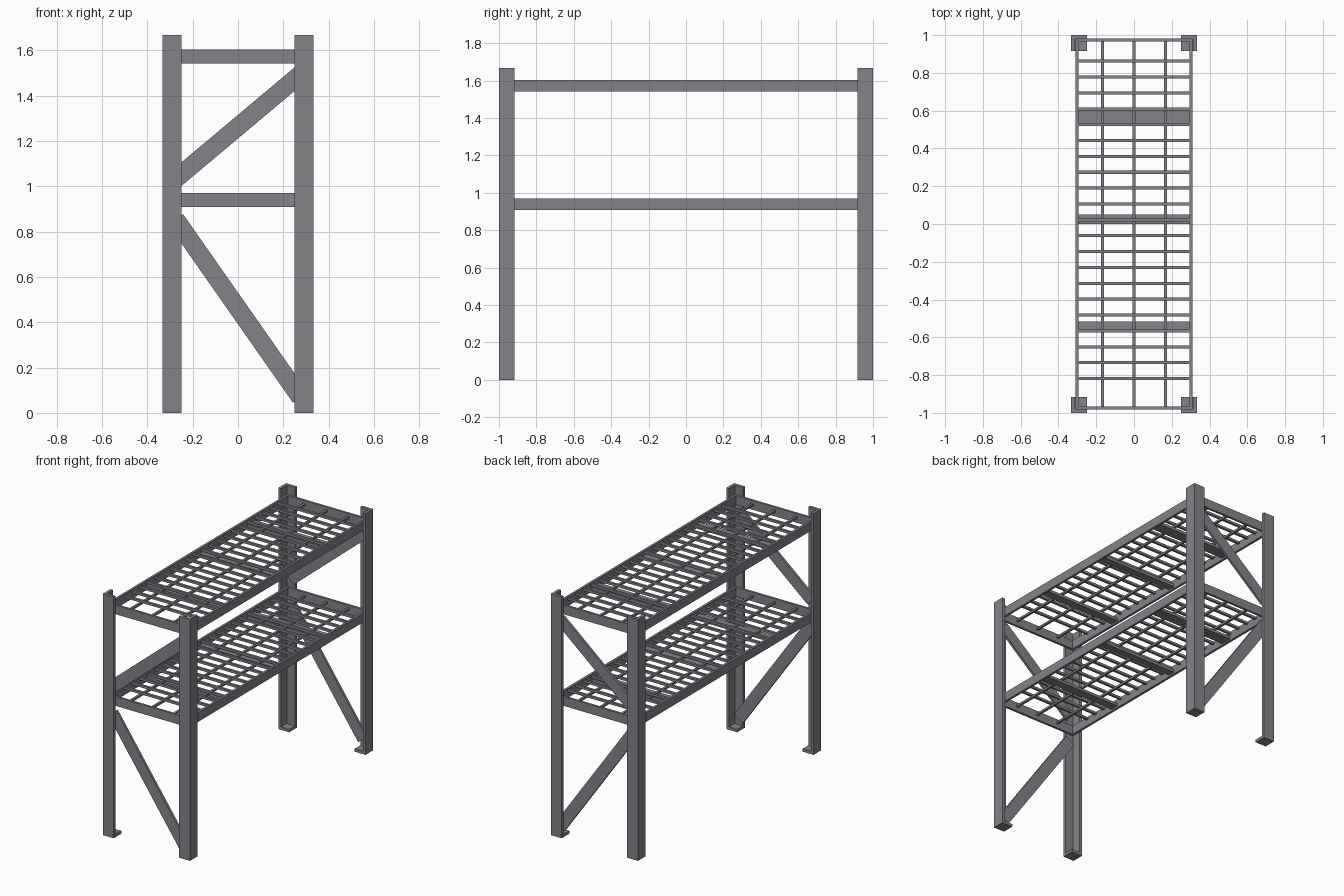
import bpy, bmesh, math
from mathutils import Matrix, Vector

old = bpy.data.objects.get("Cube")
if old:
    bpy.data.objects.remove(old, do_unlink=True)

HX, HY, H = 0.333, 1.0, 1.667      # outer half sizes and height
LEG, WALL = 0.083, 0.02            # angle leg width and wall thickness
FX, FY, FT = 0.311, 0.981, 0.016   # shelf frame half sizes and wall
SHELF_TOPS = {"lower": 0.971, "upper": 1.604}
BEAM = 0.063

steel = bpy.data.materials.new("grey_steel")
steel.use_nodes = True
GREY = (0.22, 0.23, 0.25, 1)
steel.diffuse_color = GREY
steel.node_tree.nodes["Principled BSDF"].inputs["Base Color"].default_value = GREY


def finish(name, bm):
    bmesh.ops.recalc_face_normals(bm, faces=bm.faces)
    mesh = bpy.data.meshes.new(name)
    bm.to_mesh(mesh)
    bm.free()
    mesh.materials.append(steel)
    obj = bpy.data.objects.new(name, mesh)
    bpy.context.collection.objects.link(obj)
    return obj


def add_box(bm, center, size, rot=None):
    m = Matrix.Translation(center) @ (rot or Matrix()) @ Matrix.Diagonal((*size, 1))
    bmesh.ops.create_cube(bm, size=1, matrix=m)


def boxes(name, items):
    bm = bmesh.new()
    for item in items:
        add_box(bm, *item)
    return finish(name, bm)


def prism(name, outline, z0, z1):
    bm = bmesh.new()
    face = bm.faces.new([bm.verts.new((x, y, z0)) for x, y in outline])
    ext = bmesh.ops.extrude_face_region(bm, geom=[face])
    top = [v for v in ext["geom"] if isinstance(v, bmesh.types.BMVert)]
    bmesh.ops.translate(bm, verts=top, vec=Vector((0, 0, z1 - z0)))
    return finish(name, bm)


# Angle uprights with foot plates
ANGLE = [(0, 0), (LEG, 0), (LEG, WALL), (WALL, WALL), (WALL, LEG), (0, LEG)]
for sy, end in ((-1, "front"), (1, "back")):
    for sx, side in ((1, "left"), (-1, "right")):
        outline = [(sx * (HX - u), sy * (HY - v)) for u, v in ANGLE]
        prism(f"{end}_{side}_upright", outline, 0, H)
        foot = (sx * (HX - LEG / 2), sy * (HY - LEG / 2), WALL / 2)
        boxes(f"{end}_{side}_foot", [(foot, (LEG, LEG, WALL))])

    # Diagonal end braces
    y = sy * (FY - FT / 2)
    for name, z, length, angle in (("lower", 0.461, 0.96, 55), ("upper", 1.263, 0.73, -40)):
        rot = Matrix.Rotation(math.radians(angle), 4, "Y")
        boxes(f"{end}_{name}_brace", [((0, y, z), (length, FT, 0.08), rot)])

# Shelves: frame, wire deck and cross supports
for level, top in SHELF_TOPS.items():
    zc = top - BEAM / 2
    rails = [((s * (FX - FT / 2), 0, zc), (FT, 2 * FY, BEAM)) for s in (-1, 1)]
    ends = [((0, s * (FY - FT / 2), zc), (2 * (FX - FT), FT, BEAM)) for s in (-1, 1)]
    boxes(f"{level}_shelf_frame", rails + ends)

    span_x, span_y = 2 * (FX - FT), 2 * (FY - FT)
    bar = 0.016
    rows = [((0, 0.862 - 0.084 * i, top - 0.012), (span_x, bar, bar)) for i in range(21)]
    boxes(f"{level}_deck_cross_bars", rows)
    columns = [((x, 0, top - 0.026), (bar, span_y, 0.014)) for x in (-0.167, 0, 0.167)]
    boxes(f"{level}_deck_long_bars", columns)
    supports = [((0, y, top - 0.042), (span_x, w, 0.02))
                for y, w in ((0.567, 0.08), (0.025, 0.05), (-0.545, 0.06))]
    boxes(f"{level}_deck_supports", supports)
